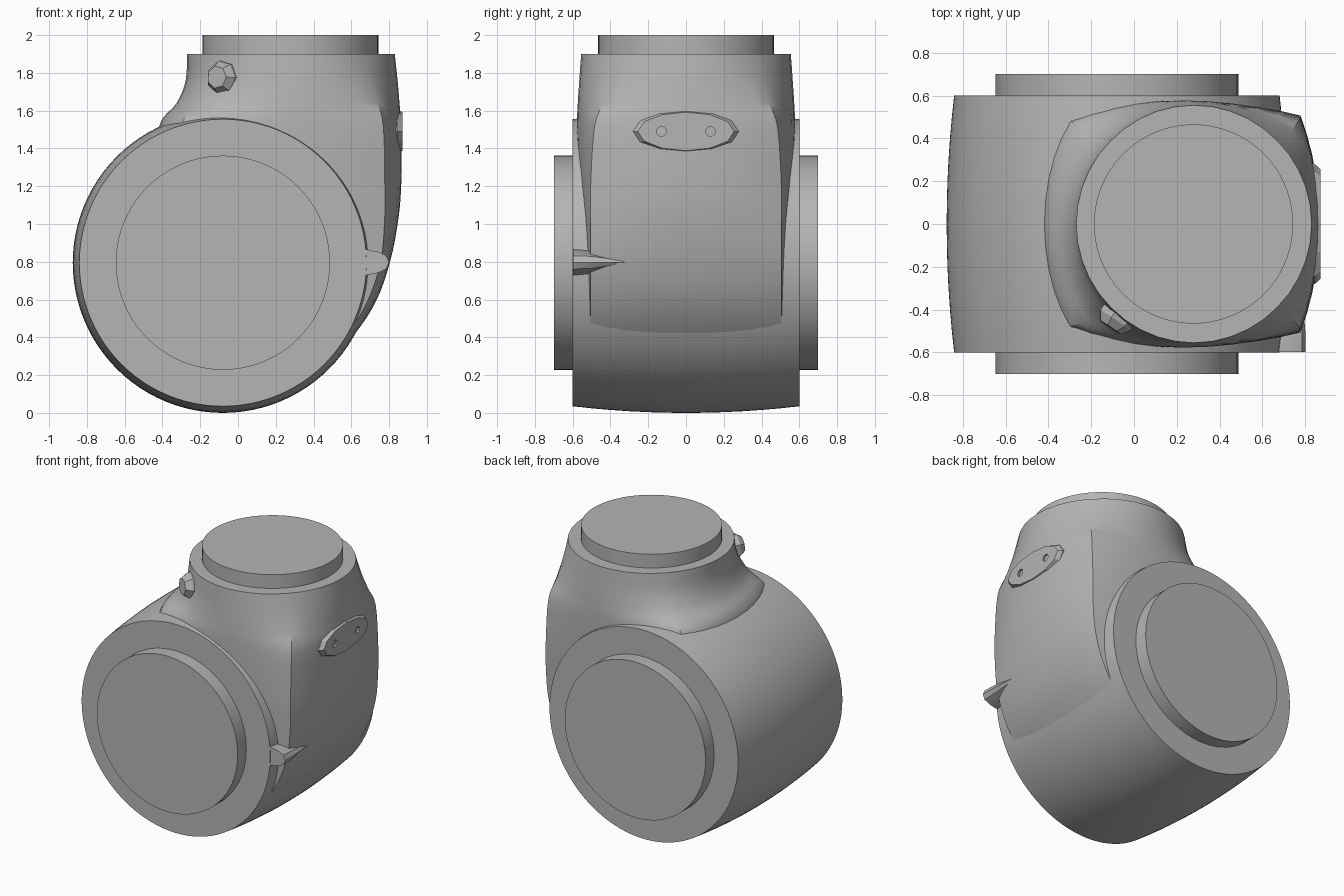
import bpy
import bmesh
from math import sin, cos, pi, radians
from mathutils import Vector, Matrix

cube = bpy.data.objects.get("Cube")
if cube:
    bpy.data.objects.remove(cube)

grey = bpy.data.materials.new("light_grey")
grey.use_nodes = True
tone = (0.46, 0.46, 0.46, 1)
grey.diffuse_color = tone
grey.node_tree.nodes["Principled BSDF"].inputs["Base Color"].default_value = tone


def finish(name, bm, angle=35):
    bmesh.ops.recalc_face_normals(bm, faces=bm.faces)
    mesh = bpy.data.meshes.new(name)
    bm.to_mesh(mesh)
    bm.free()
    mesh.materials.append(grey)
    obj = bpy.data.objects.new(name, mesh)
    bpy.context.collection.objects.link(obj)
    bpy.ops.object.select_all(action="DESELECT")
    obj.select_set(True)
    bpy.context.view_layer.objects.active = obj
    bpy.ops.object.shade_smooth_by_angle(angle=radians(angle))
    return obj


def loft(name, rings, angle=35):
    """Skin equal-length rings and cap both ends."""
    bm = bmesh.new()
    rows = [[bm.verts.new(p) for p in ring] for ring in rings]
    n = len(rows[0])
    for a, b in zip(rows, rows[1:]):
        for i in range(n):
            j = (i + 1) % n
            bm.faces.new((a[i], a[j], b[j], b[i]))
    bm.faces.new(rows[0])
    bm.faces.new(rows[-1])
    return finish(name, bm, angle)


def stack(profile, matrix, sides, squash=1.0):
    """Rings of (radius, height) pairs around the matrix's z axis."""
    return [[matrix @ Vector((r * cos(2 * pi * i / sides),
                              r * squash * sin(2 * pi * i / sides), h))
             for i in range(sides)] for r, h in profile]


# Barrel with a slight belly, and a raised disc on each end
across = Matrix.Translation((-0.08, 0, 0.795)) @ Matrix.Rotation(pi / 2, 4, "X")
steps = [0.6 * k / 6 for k in range(-6, 7)]
loft("barrel", stack([(0.76 + 0.035 * (1 - (h / 0.6) ** 2), h) for h in steps], across, 96))
for side, s in (("front", 1), ("back", -1)):
    loft(side + "_disc", stack([(0.567, s * 0.58), (0.567, s * 0.7)], across, 80))

# Neck: four bowed sides, turning from a round top into a square-cornered body
# z, left corner, left middle, right corner, right middle, corner y, middle y
sections = [
    (1.90, -0.109, -0.270, 0.669, 0.830, 0.389, 0.555),
    (1.76, -0.125, -0.277, 0.705, 0.845, 0.410, 0.565),
    (1.64, -0.185, -0.325, 0.740, 0.855, 0.440, 0.573),
    (1.51, -0.310, -0.420, 0.770, 0.864, 0.485, 0.577),
    (1.20, -0.310, -0.420, 0.777, 0.864, 0.505, 0.570),
    (1.00, -0.310, -0.420, 0.775, 0.845, 0.505, 0.560),
    (0.80, -0.310, -0.420, 0.755, 0.805, 0.505, 0.550),
    (0.60, -0.310, -0.420, 0.690, 0.735, 0.505, 0.550),
    (0.42, -0.310, -0.420, 0.580, 0.620, 0.505, 0.550),
    (0.20, -0.300, -0.350, 0.380, 0.425, 0.500, 0.550),
]


def neck_ring(section, arc=10):
    z, lc, lm, rc, rm, cy, my = section
    corners = [(rc, -cy), (rc, cy), (lc, cy), (lc, -cy)]
    bows = [(rm - rc, 0), (0, my - cy), (lm - lc, 0), (0, cy - my)]
    ring = []
    for k in range(4):
        a, b, bow = Vector(corners[k]), Vector(corners[(k + 1) % 4]), Vector(bows[k])
        for i in range(arc):
            t = (2 * i / arc - 1) * pi / 4
            u = 0.5 + 0.5 * sin(t) / sin(pi / 4)
            lift = (cos(t) - cos(pi / 4)) / (1 - cos(pi / 4))
            p = a.lerp(b, u) + bow * lift
            ring.append((p.x, p.y, z))
    return ring


def smooth_rows(rows, cuts=4):
    """Curve through the rows, keeping each one."""
    out = []
    for i in range(len(rows) - 1):
        quad = [rows[max(i - 1, 0)], rows[i], rows[i + 1], rows[min(i + 2, len(rows) - 1)]]
        for k in range(cuts):
            t = k / cuts
            out.append([b + 0.5 * t * (c - a + t * (2 * a - 5 * b + 4 * c - d
                        + t * (3 * (b - c) + d - a))) for a, b, c, d in zip(*quad)])
    return out + [rows[-1]]


loft("neck", [neck_ring(s) for s in smooth_rows(sections)], 28)

# Raised disc on top of the neck
loft("top_disc", stack([(0.465, 1.88), (0.465, 2.0)], Matrix.Translation((0.278, 0, 0)), 80))

# Pointer beside the front disc, tapering back into the body
pointer_outline = [(0.60, 0.075), (0.67, 0.07), (0.745, 0.055), (0.785, 0.035), (0.80, 0)]
rings = []
for y, width, reach in ((-0.598, 1, 1), (-0.50, 0.9, 1), (-0.30, 0.1, 0.98)):
    upper = [(x * reach, y, 0.797 + h * width) for x, h in pointer_outline]
    lower = [(x * reach, y, 0.797 - h * width) for x, h in reversed(pointer_outline[:-1])]
    rings.append(upper + lower)
loft("pointer", rings, 30)

# Faceted knob on the neck
facing = Vector((-0.55, -0.83, 0.05)).to_track_quat("Z", "Y").to_matrix().to_4x4()
knob_frame = Matrix.Translation((-0.085, -0.44, 1.775)) @ facing
loft("knob", stack([(0.09, -0.06), (0.09, 0.01), (0.06, 0.05)], knob_frame, 7), 10)

# Oval plate on the left side with two screw holes
plate_frame = Matrix.Translation((0, 0, 1.49)) @ Matrix(
    ((0, 0, 1, 0), (1, 0, 0, 0), (0, 1, 0, 0), (0, 0, 0, 1)))
plate = loft("side_plate", stack([(0.28, 0.79), (0.28, 0.845), (0.255, 0.872)],
                                 plate_frame, 12, 0.4), 10)
for y in (-0.13, 0.13):
    hole = loft("hole_cutter", stack([(0.026, 0.84), (0.026, 0.9)],
                                     Matrix.Translation((0, y, 0)) @ plate_frame, 10))
    hole.hide_render = True
    cut = plate.modifiers.new("hole", "BOOLEAN")
    cut.object = hole
    bpy.context.view_layer.objects.active = plate
    bpy.ops.object.modifier_apply(modifier=cut.name)
    bpy.data.objects.remove(hole)
